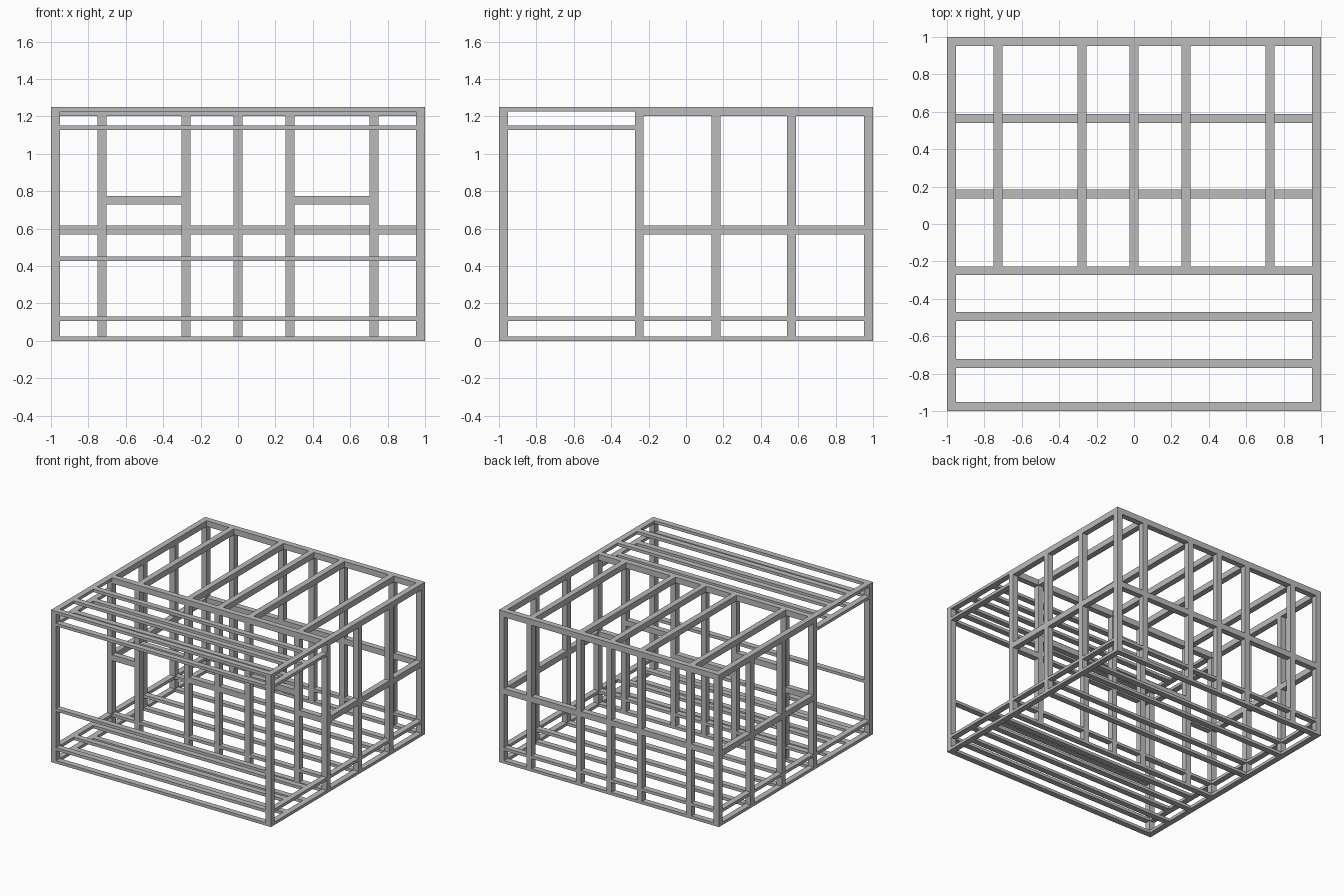
import bpy
import bmesh
from mathutils import Matrix, Vector

cube = bpy.data.objects.get("Cube")
if cube:
    bpy.data.objects.remove(cube, do_unlink=True)

steel = bpy.data.materials.new("steel_grey")
steel.use_nodes = True
GREY = (0.5, 0.5, 0.5, 1)
steel.diffuse_color = GREY
steel.node_tree.nodes["Principled BSDF"].inputs["Base Color"].default_value = GREY

W = 0.048            # bar width
H = W / 2
T = 0.024            # thickness of the flat bars
TOP = 1.25
E = 1 - H            # centre line of the outer frame
IN = 1 - W           # inner face of the outer frame
WALL = -0.25         # front wall behind the porch
STUDS = (-0.726, -0.277, 0, 0.277, 0.726)
SIDE_POSTS = (0.16, 0.565)
PORCH = (-0.495, -0.747)
MID = (0.568, 0.616)
ROOF = (TOP - W, TOP)
FLOORS = ((0, T), (0.106, 0.106 + T))
CANOPY = ((1.128, 1.128 + T), (TOP - T, TOP))


def bars(name, boxes):
    """One object made of boxes, each given as x, y and z ranges."""
    bm = bmesh.new()
    for box in boxes:
        lo, hi = Vector(r[0] for r in box), Vector(r[1] for r in box)
        bmesh.ops.create_cube(
            bm, size=1,
            matrix=Matrix.Translation((lo + hi) / 2) @ Matrix.Diagonal((hi - lo).to_4d()))
    mesh = bpy.data.meshes.new(name)
    bm.to_mesh(mesh)
    bm.free()
    mesh.materials.append(steel)
    obj = bpy.data.objects.new(name, mesh)
    bpy.context.collection.objects.link(obj)
    return obj


def at(c):
    return (c - H, c + H)


def gaps(centres):
    """Clear spans between neighbouring posts."""
    return [(a + H, b - H) for a, b in zip(centres, centres[1:])]


SPAN = (-IN, IN)
HOUSE_Y = (WALL + H, IN)
PORCH_Y = (-IN, WALL - H)
FULL_Z = (0, TOP)
SIDES = (-E, E)

# Upright posts
bars("corner_posts", [(at(x), at(y), FULL_Z) for x in SIDES for y in (-E, WALL, E)])
bars("side_posts", [(at(x), at(y), (0, TOP - W)) for x in SIDES for y in SIDE_POSTS])
bars("front_wall_studs", [(at(x), at(WALL), (0, TOP - W)) for x in STUDS])
bars("back_wall_studs", [(at(x), at(E), (0, TOP - W)) for x in STUDS])

# House roof
bars("roof_cross_beams", [(SPAN, at(y), ROOF) for y in (WALL, E)])
bars("roof_side_beams", [(at(x), HOUSE_Y, ROOF) for x in SIDES])
bars("rafters", [(at(x), HOUSE_Y, ROOF) for x in STUDS])

# Middle rails around the house; window bays in front have a higher sill
WALL_X = (-E,) + STUDS + (E,)
bars("side_middle_rails", [(at(x), g, MID) for x in SIDES
                           for g in gaps((WALL,) + SIDE_POSTS + (E,))])
bars("back_middle_rails", [(g, at(E), MID) for g in gaps(WALL_X)])
bays = gaps(WALL_X)
bars("front_middle_rails", [(g, at(WALL), MID) for i, g in enumerate(bays) if i not in (1, 4)])
bars("window_sills", [(bays[i], at(WALL), (0.728, 0.776)) for i in (1, 4)])

# Double floor frame
bars("floor_side_rails", [(at(x), span, z) for x in SIDES for z in FLOORS
                          for span in (PORCH_Y, HOUSE_Y)])
bars("floor_joists", [(SPAN, at(y), z) for z in FLOORS
                      for y in PORCH + SIDE_POSTS + (-E, WALL, E)])

# Porch canopy and railing
bars("canopy_side_rails", [(at(x), PORCH_Y, z) for x in SIDES for z in CANOPY])
bars("canopy_slats", [(SPAN, at(y), z) for z in CANOPY for y in PORCH + (-E,)])
bars("porch_railing", [(SPAN, at(-E), (0.427, 0.427 + T))])
